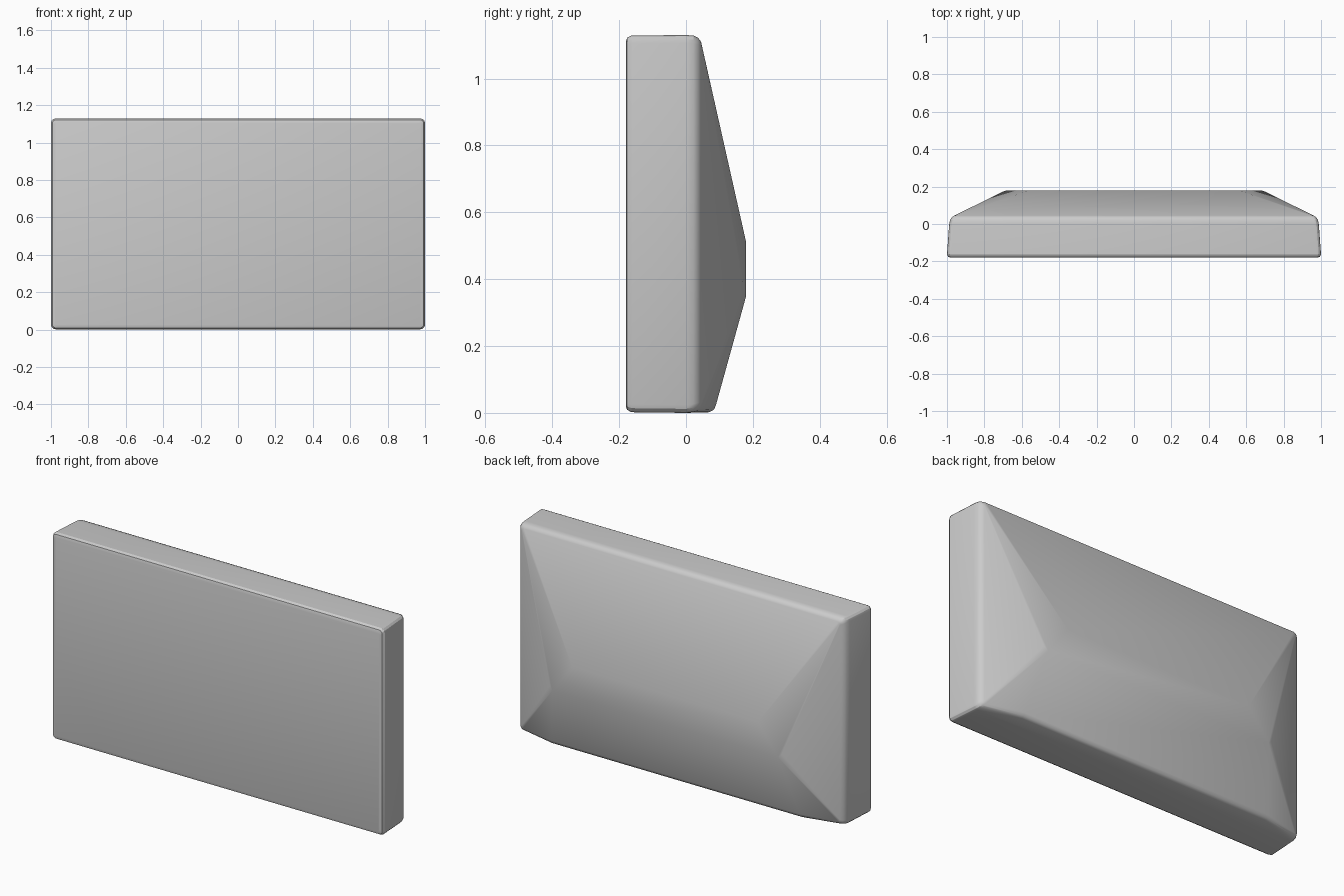
import bpy, bmesh, math

if "Cube" in bpy.data.objects:
    bpy.data.objects.remove(bpy.data.objects["Cube"])


def ring(y, x, z0, z1, r, seg=3):
    """Rounded rectangle in the xz plane at depth y."""
    pts = []
    for k, (sx, cz) in enumerate([(1, z1 - r), (-1, z1 - r), (-1, z0 + r), (1, z0 + r)]):
        for i in range(seg + 1):
            a = math.pi / 2 * (k + i / seg)
            pts.append((sx * (x - r) + r * math.cos(a), y, cz + r * math.sin(a)))
    return pts


# front bevel, slightly tapered sides and rear bevel of the slab
points = []
for args in [(-0.18, 0.98, 0.02, 1.11, 0.015),
             (-0.176, 0.993, 0.009, 1.122, 0.02),
             (-0.163, 1.0, 0.002, 1.129, 0.024),
             (0.0, 0.988, 0.0, 1.13, 0.024),
             (0.022, 0.983, 0.003, 1.129, 0.024),
             (0.036, 0.974, 0.008, 1.122, 0.022),
             (0.045, 0.96, 0.018, 1.11, 0.015)]:
    points += ring(*args)

# sloping back hump: flat plateau and the lower lip it runs down to
for s in (-1, 1):
    points += [(s * 0.56, 0.18, 0.51), (s * 0.68, 0.18, 0.35), (s * 0.70, 0.174, 0.37),
               (s * 0.75, 0.09, 0.025), (s * 0.75, 0.084, 0.01), (s * 0.75, 0.07, 0.002)]

bm = bmesh.new()
for p in points:
    bm.verts.new(p)
res = bmesh.ops.convex_hull(bm, input=bm.verts)
loose = [v for v in bm.verts if not v.link_faces]
bmesh.ops.delete(bm, geom=loose, context='VERTS')
bmesh.ops.dissolve_limit(bm, angle_limit=math.radians(1), verts=bm.verts, edges=bm.edges)
bmesh.ops.recalc_face_normals(bm, faces=bm.faces)

mesh = bpy.data.meshes.new("display_housing")
bm.to_mesh(mesh)
bm.free()
housing = bpy.data.objects.new("display_housing", mesh)
bpy.context.collection.objects.link(housing)
bpy.context.view_layer.objects.active = housing
housing.select_set(True)
bpy.ops.object.shade_smooth_by_angle(angle=math.radians(25))
